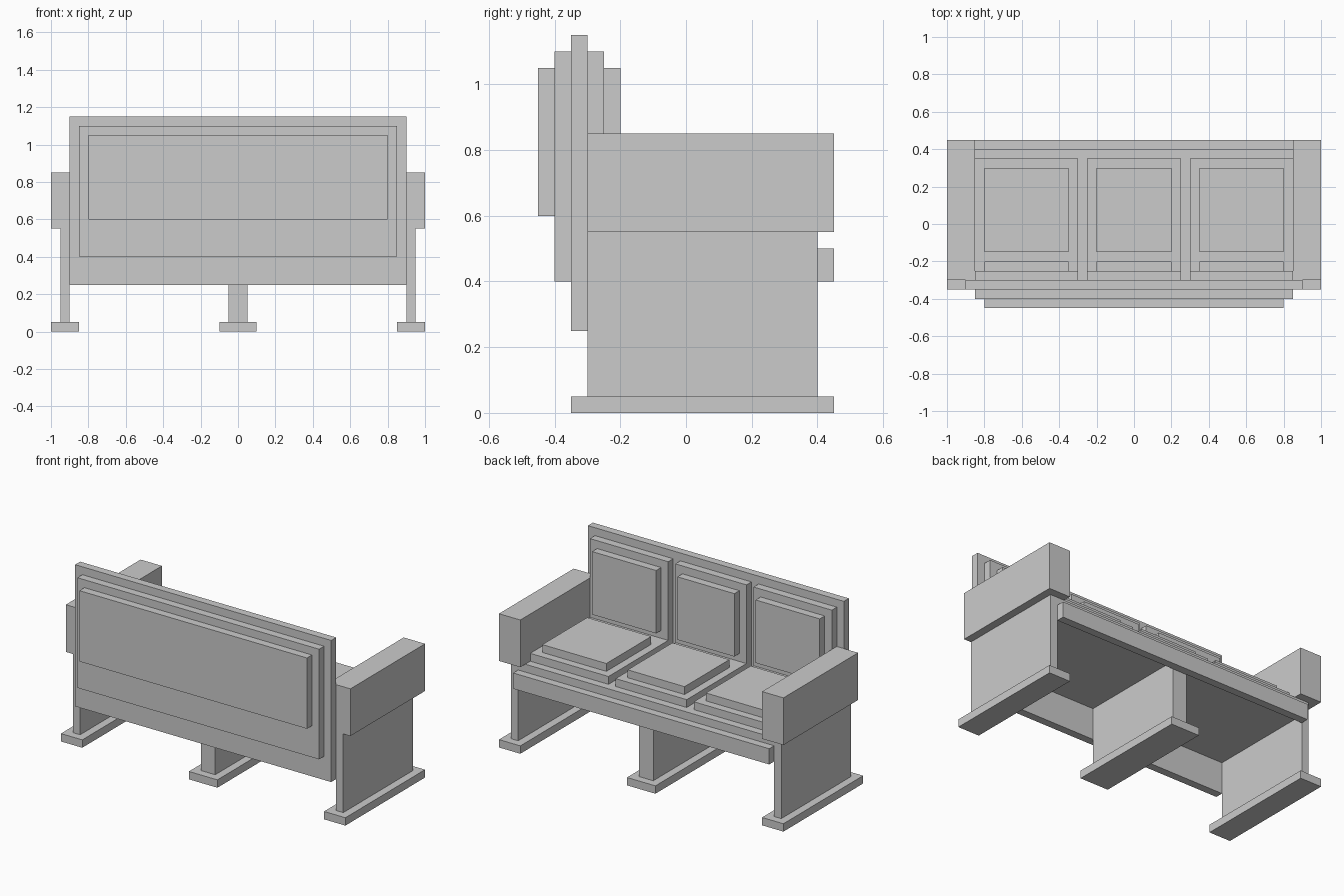
import bpy

if "Cube" in bpy.data.objects:
    bpy.data.objects.remove(bpy.data.objects["Cube"])


def box(name, x, y, z):
    """Axis-aligned box from (min, max) ranges."""
    bpy.ops.mesh.primitive_cube_add(size=1, location=[(a + b) / 2 for a, b in (x, y, z)])
    ob = bpy.context.object
    ob.name = name
    for v in ob.data.vertices:
        v.co = [c * (r[1] - r[0]) for c, r in zip(v.co, (x, y, z))]
    return ob


# Seat base and front rail
box("seat_base", (-0.9, 0.9), (-0.3, 0.4), (0.45, 0.55))
box("front_rail", (-0.9, 0.9), (0.4, 0.45), (0.4, 0.5))

# Stepped back panels
box("back_panel", (-0.9, 0.9), (-0.35, -0.3), (0.25, 1.15))
box("back_panel_middle", (-0.85, 0.85), (-0.4, -0.35), (0.4, 1.1))
box("back_panel_outer", (-0.8, 0.8), (-0.45, -0.4), (0.6, 1.05))

# Centre support
box("centre_leg", (-0.05, 0.05), (-0.3, 0.4), (0.05, 0.45))
box("centre_foot", (-0.1, 0.1), (-0.35, 0.45), (0, 0.05))

# Side legs, feet and armrests
for side, s in (("left", -1), ("right", 1)):
    def span(a, b):
        return tuple(sorted((s * a, s * b)))
    box(side + "_leg", span(0.9, 0.95), (-0.3, 0.4), (0.05, 0.55))
    box(side + "_foot", span(0.85, 1.0), (-0.35, 0.45), (0, 0.05))
    box(side + "_armrest", span(0.85, 1.0), (-0.3, 0.45), (0.55, 0.85))

# Three places, each with stepped seat and back cushions
for place, x0, x1 in (("left", -0.85, -0.3), ("middle", -0.25, 0.25), ("right", 0.3, 0.85)):
    outer, inner = (x0, x1), (x0 + 0.05, x1 - 0.05)
    box(place + "_seat_cushion", outer, (-0.3, 0.35), (0.55, 0.6))
    box(place + "_seat_pad", inner, (-0.15, 0.3), (0.6, 0.65))
    box(place + "_back_cushion", outer, (-0.3, -0.25), (0.6, 1.1))
    box(place + "_back_pad", inner, (-0.25, -0.2), (0.65, 1.05))
